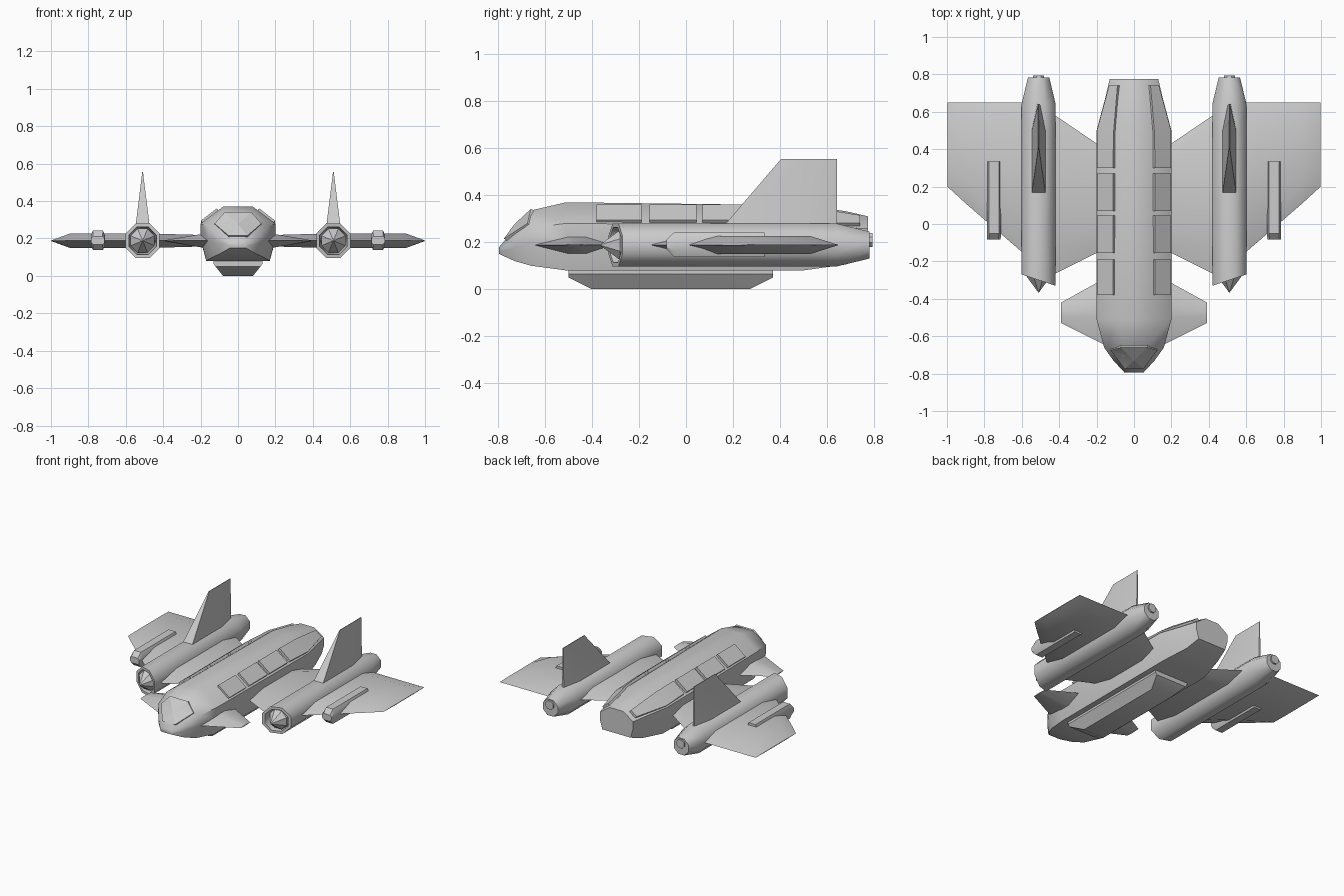
import bpy, bmesh, math
from mathutils import Vector

if "Cube" in bpy.data.objects:
    bpy.data.objects.remove(bpy.data.objects["Cube"])


def build(name, rings, mirror=False, angle=30, tip=None):
    """Loft closed rings of points, cap both ends, optionally mirror in x."""
    bm = bmesh.new()
    loops = [[bm.verts.new(p) for p in r] for r in rings]
    n = len(loops[0])
    for a, b in zip(loops, loops[1:]):
        for i in range(n):
            j = (i + 1) % n
            bm.faces.new((a[i], a[j], b[j], b[i]))
    bm.faces.new(loops[0])
    if tip:
        t = bm.verts.new(tip)
        for i in range(n):
            bm.faces.new((loops[-1][i], loops[-1][(i + 1) % n], t))
    else:
        bm.faces.new(loops[-1])
    bmesh.ops.remove_doubles(bm, verts=bm.verts, dist=0.0005)
    bmesh.ops.recalc_face_normals(bm, faces=bm.faces)
    me = bpy.data.meshes.new(name)
    bm.to_mesh(me)
    bm.free()
    ob = bpy.data.objects.new(name, me)
    bpy.context.collection.objects.link(ob)
    bpy.ops.object.select_all(action='DESELECT')
    ob.select_set(True)
    bpy.context.view_layer.objects.active = ob
    bpy.ops.object.shade_smooth_by_angle(angle=math.radians(angle))
    if mirror:
        ob.modifiers.new("Mirror", 'MIRROR')
    return ob


def symmetric(half, y):
    """Full ring at y from right-half (x, z) points listed top to bottom."""
    return [(x, y, z) for x, z in half] + [(-x, y, z) for x, z in reversed(half)]


# Fuselage: stations are (y, half width, bottom z, top z)
section = [(0.4, 1), (1, 0.69), (1, 0.41), (0.85, 0)]
stations = [(-0.795, 0.05, 0.15, 0.18), (-0.73, 0.11, 0.12, 0.255),
            (-0.66, 0.16, 0.10, 0.335), (-0.51, 0.2, 0.08, 0.37),
            (0.5, 0.2, 0.08, 0.357), (0.68, 0.152, 0.105, 0.332), (0.775, 0.13, 0.14, 0.31)]
build("fuselage", [symmetric([(w * u, b + (t - b) * v) for u, v in section], y)
                   for y, w, b, t in stations], angle=50)

# Windscreen: faceted hexagon on the nose
hexa = [(0.07, -0.66, 0.342), (0.125, -0.675, 0.28), (0.05, -0.775, 0.215),
        (-0.05, -0.775, 0.215), (-0.125, -0.675, 0.28), (-0.07, -0.66, 0.342)]
build("windscreen", [[(x, y + 0.05, z - 0.03) for x, y, z in hexa], hexa],
      tip=(0, -0.73, 0.277), angle=15)

# Belly hull
build("belly_hull", [symmetric([(0.13, 0.11), (0.13, 0.065), (w, z)], y)
                     for y, w, z in [(-0.5, 0.12, 0.05), (-0.4, 0.08, 0),
                                     (0.27, 0.08, 0), (0.37, 0.12, 0.05)]])


# Raised shoulder panels
def panel(name, sections):
    rings = []
    for y, a, b in sections:
        n = Vector((0.6, 0.8))
        pts = [Vector(a) - n * 0.015, Vector(a) + n * 0.014,
               Vector(b) + n * 0.014, Vector(b) - n * 0.015]
        rings.append([(p.x, y, p.y) for p in pts])
    build(name, rings, mirror=True)


top, low = (0.105, 0.350), (0.19, 0.284)
for i, (y0, y1) in enumerate([(-0.38, -0.19), (-0.155, 0.045), (0.07, 0.27)]):
    panel(f"side_panel_{i + 1}", [(y0, top, low), (y1, top, low)])
panel("rear_side_panel", [(0.3, top, low), (0.5, (0.1, 0.342), (0.19, 0.274)),
                          (0.74, (0.08, 0.304), (0.125, 0.27))])


# Wings: sections are (x, leading y, flat start, flat end, trailing y, half height)
def wing(name, sections, z=0.188):
    build(name, [[(x, le, z), (x, f0, z + h), (x, f1, z + h),
                  (x, te, z), (x, f1, z - h), (x, f0, z - h)]
                 for x, le, f0, f1, te, h in sections], mirror=True, angle=40)


wing("outer_wing", [(0.57, -0.175, -0.02, 0.53, 0.65, 0.038),
                    (0.9, 0.11, 0.22, 0.53, 0.65, 0.038),
                    (0.998, 0.2, 0.3, 0.53, 0.65, 0.002)])
wing("inner_wing", [(0.17, -0.14, 0.0, 0.3, 0.41, 0.03),
                    (0.45, -0.28, -0.1, 0.45, 0.6, 0.038)])
wing("canard", [(0.14, -0.655, -0.5, -0.42, -0.28, 0.045),
                (0.2, -0.625, -0.5, -0.43, -0.315, 0.035),
                (0.39, -0.53, -0.49, -0.46, -0.42, 0.003)])

# Engine nacelles with slanted hollow intakes
CX, CZ = 0.51, 0.188


def octagon(r, y, slant=0, z=CZ):
    pts = []
    for k in range(8):
        a = math.radians(22.5 + 45 * k)
        dx = r * math.cos(a)
        pts.append((CX + dx, y + slant * dx, z + r * math.sin(a)))
    return pts


build("nacelle", [octagon(0.07, -0.2), octagon(0.08, -0.30, 0.33),
                  octagon(0.099, -0.30, 0.33), octagon(0.099, 0.64),
                  octagon(0.062, 0.782)], mirror=True, angle=50)
build("intake_cone", [octagon(0.07, -0.2), octagon(0.07, -0.28)],
      tip=(CX, -0.368, CZ), mirror=True)
build("exhaust_nozzle", [octagon(0.032, 0.76, z=0.21), octagon(0.032, 0.793, z=0.21)],
      mirror=True)

# Tail fins standing on the nacelles
build("tail_fin", [[(CX + s * w, y, z) for s, w, y in
                    [(1, wf, yf), (1, wf, ym), (1, wb, yb), (-1, wb, yb), (-1, wf, ym), (-1, wf, yf)]]
                   for z, wf, wb, yf, ym, yb in [(0.24, 0.042, 0.008, 0.14, 0.5, 0.642),
                                                 (0.28, 0.036, 0.007, 0.17, 0.5, 0.642),
                                                 (0.555, 0.002, 0.002, 0.405, 0.55, 0.642)]],
      mirror=True, angle=25)

# Wing pods
build("wing_pod", [[(0.749 + sx * w, y, 0.19 + sz * h) for sx, sz in
                    [(1, 0.5), (0.7, 1), (-0.7, 1), (-1, 0.5),
                     (-1, -0.5), (-0.7, -1), (0.7, -1), (1, -0.5)]]
                   for y, w, h in [(-0.082, 0.036, 0.022), (-0.05, 0.038, 0.052),
                                   (0.335, 0.038, 0.052)]], mirror=True)
